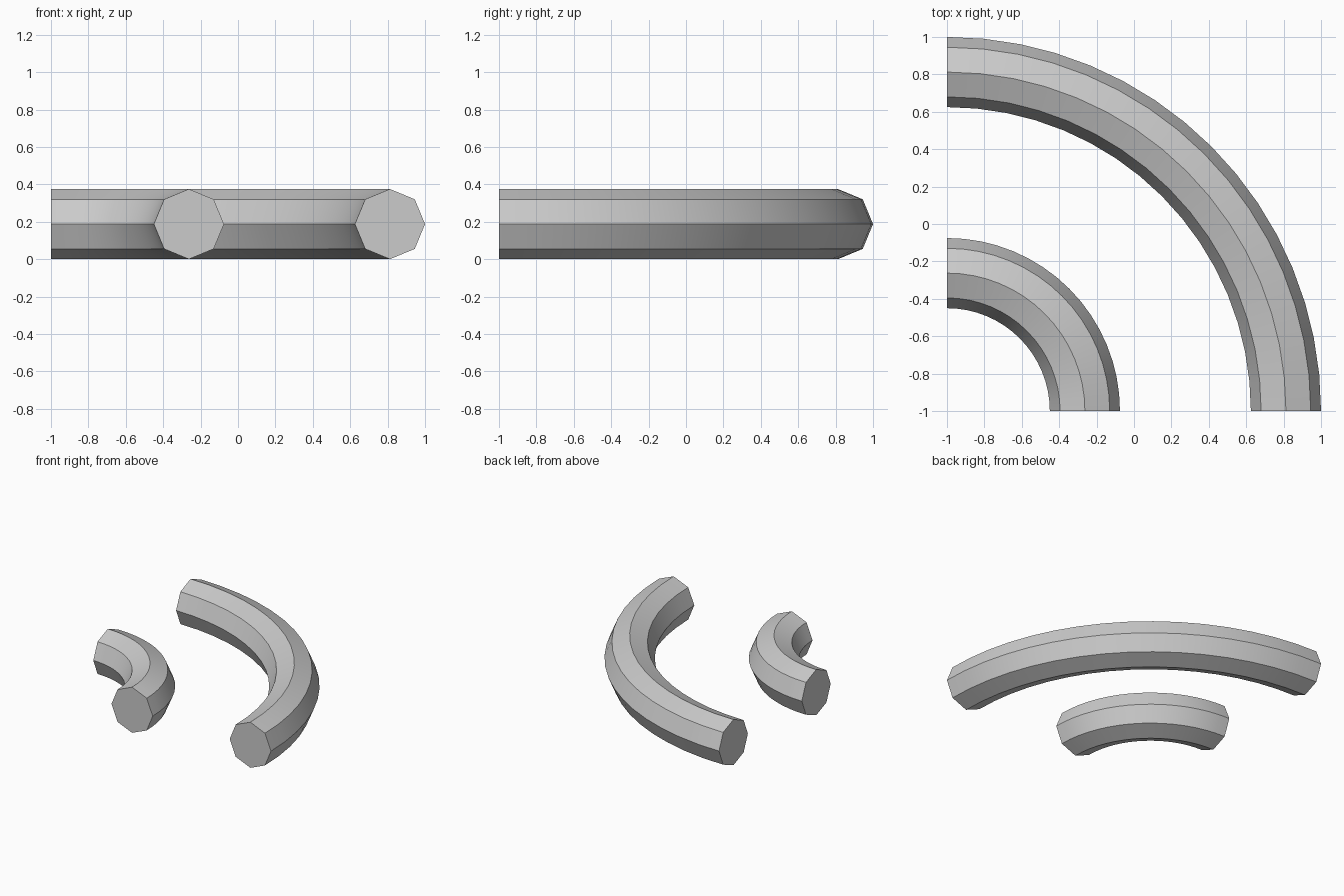
import bpy, bmesh
from math import pi, radians, sin, cos

if "Cube" in bpy.data.objects:
    bpy.data.objects.remove(bpy.data.objects["Cube"])

TUBE_R = 0.1875
CORNER = (-1, -1, TUBE_R)   # shared centre of both bends
SIDES, STEPS = 8, 16


def quarter_tube(name, bend_radius):
    """Capped eight-sided tube swept a quarter turn around the corner."""
    bm = bmesh.new()
    ring = [bm.verts.new((bend_radius + TUBE_R * cos(2 * pi * i / SIDES), 0,
                          TUBE_R * sin(2 * pi * i / SIDES))) for i in range(SIDES)]
    start_cap = bm.faces.new(ring)
    end = bmesh.ops.spin(bm, geom=[start_cap] + start_cap.edges[:] + ring,
                         cent=(0, 0, 0), axis=(0, 0, 1), angle=pi / 2,
                         steps=STEPS, use_duplicate=False)
    # Make sure both ends are closed
    bmesh.ops.remove_doubles(bm, verts=bm.verts, dist=1e-5)
    bmesh.ops.holes_fill(bm, edges=[e for e in bm.edges if e.is_boundary], sides=SIDES)
    bmesh.ops.recalc_face_normals(bm, faces=bm.faces)
    mesh = bpy.data.meshes.new(name)
    bm.to_mesh(mesh)
    bm.free()
    obj = bpy.data.objects.new(name, mesh)
    obj.location = CORNER
    bpy.context.collection.objects.link(obj)
    # Smooth along the bend, crisp between the eight sides
    bpy.ops.object.select_all(action='DESELECT')
    obj.select_set(True)
    bpy.context.view_layer.objects.active = obj
    bpy.ops.object.shade_smooth_by_angle(angle=radians(30))


# Inner and outer bent rails
quarter_tube("inner_rail", 0.7375)
quarter_tube("outer_rail", 1.8125)
